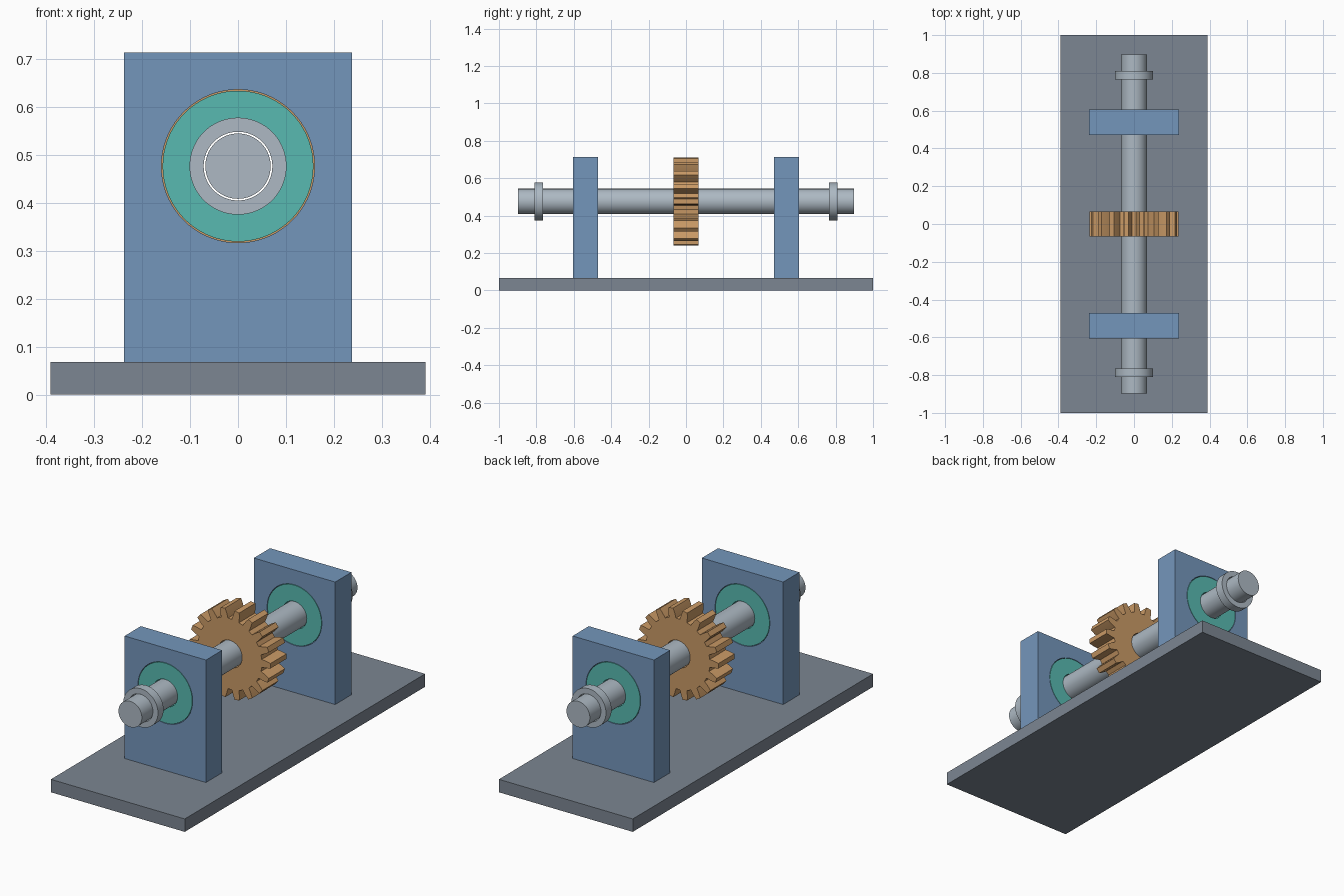
import bpy, bmesh, math
from mathutils import Vector

if "Cube" in bpy.data.objects:
    bpy.data.objects.remove(bpy.data.objects["Cube"])

AXIS_Z = 0.476          # height of the shaft axis
SHAFT_R, BORE_R = 0.068, 0.0715


def srgb(r, g, b):
    f = lambda c: c / 12.92 if c <= 0.04045 else ((c + 0.055) / 1.055) ** 2.4
    return tuple(f(v / 255) for v in (r, g, b)) + (1.0,)


def material(name, rgb):
    m = bpy.data.materials.new(name)
    m.diffuse_color = srgb(*rgb)
    m.use_nodes = True
    m.node_tree.nodes["Principled BSDF"].inputs["Base Color"].default_value = m.diffuse_color
    return m


grey = material("plate grey", (124, 134, 146))
blue = material("support blue", (116, 150, 187))
teal = material("bushing teal", (88, 186, 177))
steel = material("shaft steel", (173, 185, 195))
bronze = material("gear bronze", (202, 154, 102))


def circle(r, n=72):
    return [(r * math.cos(math.tau * i / n), AXIS_Z + r * math.sin(math.tau * i / n))
            for i in range(n)]


def rect(hx, z0, z1):
    return [(-hx, z0), (hx, z0), (hx, z1), (-hx, z1)]


def prism(name, loops, y0, y1, mat):
    """Extrude an x-z outline (first loop) with holes (other loops) along y."""
    bm = bmesh.new()
    edges = []
    for loop in loops:
        vs = [bm.verts.new((x, y0, z)) for x, z in loop]
        edges += [bm.edges.new((vs[i - 1], vs[i])) for i in range(len(vs))]
    bmesh.ops.triangle_fill(bm, use_beauty=True, use_dissolve=False,
                            edges=edges, normal=Vector((0, -1, 0)))
    ext = bmesh.ops.extrude_face_region(bm, geom=bm.faces[:], use_keep_orig=True)
    top = [g for g in ext["geom"] if isinstance(g, bmesh.types.BMVert)]
    bmesh.ops.translate(bm, verts=top, vec=(0, y1 - y0, 0))
    bmesh.ops.recalc_face_normals(bm, faces=bm.faces[:])
    me = bpy.data.meshes.new(name)
    bm.to_mesh(me)
    bm.free()
    me.materials.append(mat)
    ob = bpy.data.objects.new(name, me)
    bpy.context.collection.objects.link(ob)
    bpy.ops.object.select_all(action='DESELECT')
    ob.select_set(True)
    bpy.context.view_layer.objects.active = ob
    bpy.ops.object.shade_smooth_by_angle(angle=math.radians(15))
    return ob


def gear_outline(teeth=18):
    # half tooth: (radius, half width as a fraction of the pitch)
    flank = [(0.186, 0.32), (0.211, 0.25), (0.2365, 0.16)]
    tooth = [(r, -w) for r, w in flank] + [(r, w) for r, w in reversed(flank)]
    pts = []
    for i in range(teeth):
        for r, w in tooth:
            a = math.tau * (i + w) / teeth
            pts.append((r * math.cos(a), AXIS_Z + r * math.sin(a)))
    return pts


# Base plate
prism("base_plate", [rect(0.39, 0, 0.068)], -1, 1, grey)

# Supports, bushings and collars at both ends
for side, s in (("front", -1), ("back", 1)):
    y0, y1 = sorted((s * 0.47, s * 0.605))
    prism(side + "_support", [rect(0.237, 0.068, 0.713), circle(0.1595)], y0, y1, blue)
    prism(side + "_bushing", [circle(0.157), circle(BORE_R)], y0, y1, teal)
    c0, c1 = sorted((s * 0.764, s * 0.81))
    prism(side + "_collar", [circle(0.101), circle(BORE_R)], c0, c1, steel)

# Shaft and gear
prism("shaft", [circle(SHAFT_R)], -0.897, 0.897, steel)
prism("gear", [gear_outline(), circle(BORE_R)], -0.067, 0.067, bronze)
